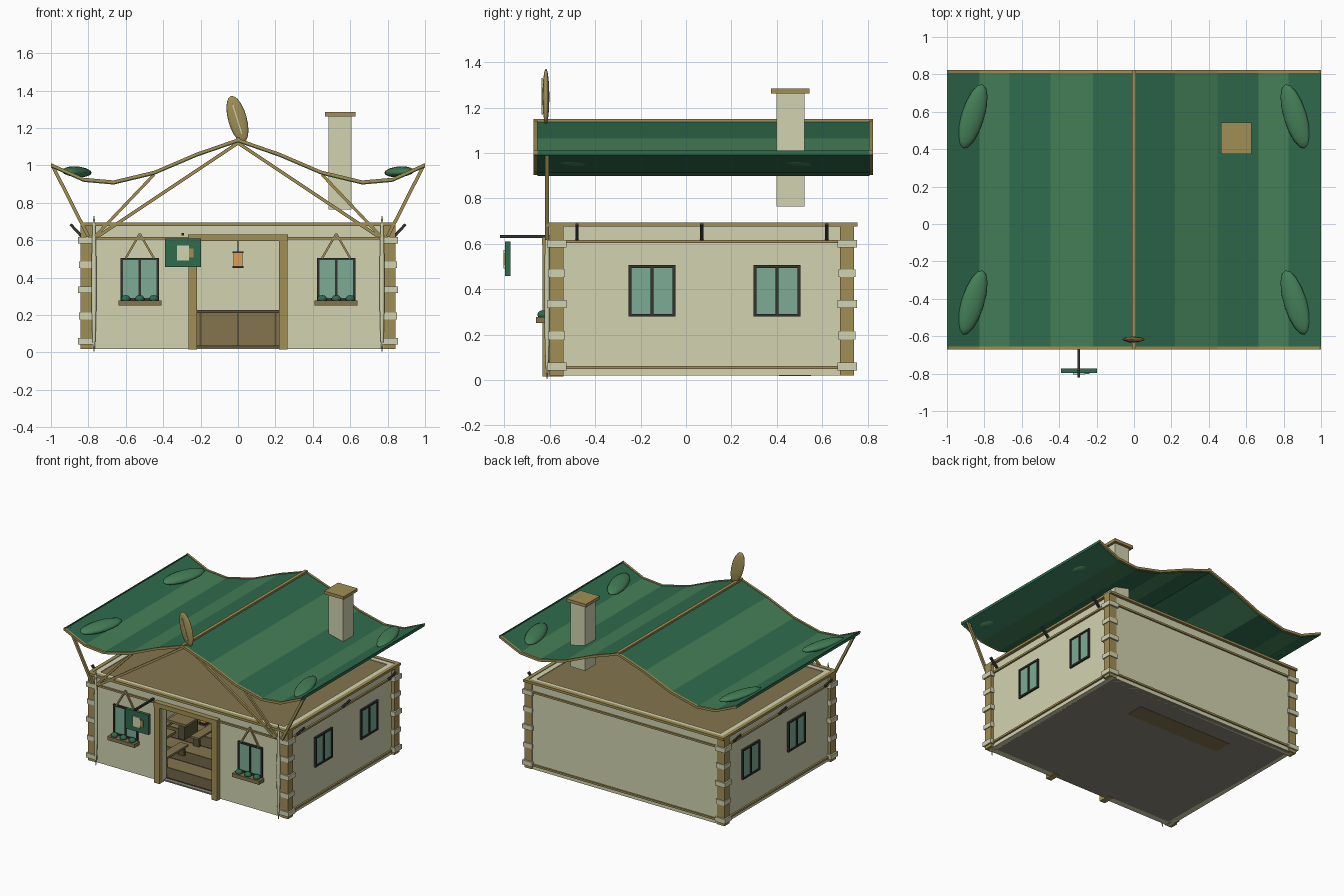
import bpy, bmesh, math
from mathutils import Vector, Matrix

if "Cube" in bpy.data.objects:
    bpy.data.objects.remove(bpy.data.objects["Cube"])


def material(name, hexcode):
    m = bpy.data.materials.new(name)
    rgb = [int(hexcode[i:i + 2], 16) / 255 for i in (0, 2, 4)]
    m.diffuse_color = [c / 12.92 if c < .04 else ((c + .055) / 1.055) ** 2.4 for c in rgb] + [1]
    m.use_nodes = True
    m.node_tree.nodes["Principled BSDF"].inputs["Base Color"].default_value = m.diffuse_color
    return m


CREAM = material("plaster", "d2d3b0")
TAN = material("timber", "a08f55")
BROWN = material("planks", "84754f")
DARKWOOD = material("dark_wood", "5a5138")
IRON = material("iron", "33342e")
GREEN = material("green_dark", "2f6b4d")
LIGHT = material("green_light", "447f58")
GLASS = material("glass", "7dab94")
STONE = material("stone", "8a8878")
GLOW = material("lamp_glow", "e0a050")


def mesh_object(name, bm, mat):
    bmesh.ops.recalc_face_normals(bm, faces=bm.faces)
    me = bpy.data.meshes.new(name)
    bm.to_mesh(me)
    bm.free()
    ob = bpy.data.objects.new(name, me)
    bpy.context.collection.objects.link(ob)
    for m in (mat if isinstance(mat, list) else [mat]):
        me.materials.append(m)
    return ob


def box(name, x, y, z, mat):
    """Box from (min, max) ranges."""
    bm = bmesh.new()
    bmesh.ops.create_cube(bm, size=1)
    for v in bm.verts:
        v.co = [(r[0] + r[1]) / 2 + c * (r[1] - r[0]) for r, c in zip((x, y, z), v.co)]
    return mesh_object(name, bm, mat)


def mid(c, w):
    return (c - w / 2, c + w / 2)


def beam(name, a, b, w, mat):
    """Square bar between two points."""
    a, b = Vector(a), Vector(b)
    bm = bmesh.new()
    bmesh.ops.create_cube(bm, size=1)
    bm.transform(Matrix.Diagonal((w, w, (b - a).length, 1)))
    ob = mesh_object(name, bm, mat)
    ob.rotation_euler = (b - a).to_track_quat('Z', 'Y').to_euler()
    ob.location = (a + b) / 2
    return ob


def blob(name, loc, radii, mat, rot=(0, 0, 0), seg=16, rings=10):
    bm = bmesh.new()
    bmesh.ops.create_uvsphere(bm, u_segments=seg, v_segments=rings, radius=1)
    bm.transform(Matrix.Diagonal((*radii, 1)))
    for f in bm.faces:
        f.smooth = True
    ob = mesh_object(name, bm, mat)
    ob.location, ob.rotation_euler = loc, rot
    return ob


def sheet(name, y0, y1, top, bottom, mats):
    """Extrude the swept roof profile along y; colours alternate per strip."""
    bm = bmesh.new()
    for i in range(len(ROOF) - 1):
        (xa, za), (xb, zb) = ROOF[i], ROOF[i + 1]
        v = [bm.verts.new((x, y, z)) for y in (y0, y1) for x, z in
             ((xa, za + bottom), (xb, zb + bottom), (xb, zb + top), (xa, za + top))]
        k = (min(i, len(ROOF) - 2 - i)) % len(mats)
        for q in ((0, 1, 5, 4), (3, 2, 6, 7), (0, 1, 2, 3), (4, 5, 6, 7), (0, 3, 7, 4), (1, 2, 6, 5)):
            if (q == (0, 3, 7, 4) and i > 0) or (q == (1, 2, 6, 5) and i < len(ROOF) - 2):
                continue
            bm.faces.new([v[j] for j in q]).material_index = k
    bmesh.ops.remove_doubles(bm, verts=bm.verts, dist=.0005)
    return mesh_object(name, bm, mats)


# floor and planks
box("floor_slab", (-.79, .79), (-.58, .73), (.02, .03), STONE)
for i in range(9):
    y = -.55 + i * .14
    box("floor_plank", (-.75, .75), (y, y + .135), (.03, .037), BROWN if i % 2 else DARKWOOD)

# walls, with the doorway left open
box("back_wall", (-.82, .82), (.69, .735), (.02, .69), CREAM)
box("front_wall_header", (-.23, .23), (-.595, -.55), (.61, .69), CREAM)
for s in (-1, 1):
    box("side_wall", sorted((s * .775, s * .82)), (-.59, .73), (.02, .69), CREAM)
    box("front_wall", sorted((s * .22, s * .82)), (-.595, -.55), (.02, .69), CREAM)
box("ceiling", (-.775, .775), (-.55, .69), (.66, .685), BROWN)

# corner posts with stone quoins
for s in (-1, 1):
    for y in (-.57, .71):
        box("corner_post", mid(s * .812, .062), mid(y, .062), (.02, .685), TAN)
        for i, z in enumerate((.06, .195, .335, .47, .6)):
            w = .085 if i % 2 == 0 else .075
            box("quoin", mid(s * .812, w), mid(y, w), mid(z, .035), CREAM)

# horizontal trim bands
for z, h, e in ((.61, .014, .008), (.685, .018, .018), (.055, .014, .008)):
    box("back_band", (-.825 - e, .825 + e), (.725, .738 + e), mid(z, h), TAN)
    if z > .1:
        box("front_band", (-.825 - e, .825 + e), (-.598 - e, -.585), mid(z, h), TAN)
    for s in (-1, 1):
        box("side_band", sorted((s * .815, s * (.825 + e))), (-.598 - e, .738 + e), mid(z, h), TAN)

# door frame
for s in (-1, 1):
    box("door_post", mid(s * .243, .045), (-.632, -.54), (.015, .61), TAN)
box("door_lintel", (-.266, .266), (-.635, -.54), (.595, .63), TAN)


def window(name, place):
    """Glass, frame and mullion; place(u, z, depth) maps ranges onto a wall."""
    place(name + "_glass", mid(0, .2), mid(.393, .21), .006, GLASS)
    for u in (-.097, 0, .097):
        place(name + "_upright", mid(u, .013), mid(.393, .226), .014, IRON)
    for z in (.285, .5):
        place(name + "_rail", mid(0, .207), mid(z, .013), .014, IRON)


for s in (-1, 1):
    # front windows with planter and small gable
    cx = s * .525
    window("front_window", lambda n, u, z, d, m: box(n, (cx + u[0], cx + u[1]), (-.595 - d, -.548), z, m))
    box("planter", mid(cx, .23), (-.66, -.6), (.25, .278), BROWN)
    for dx in (-.075, 0, .075):
        blob("planter_shrub", (cx + dx, -.63, .287), (.027, .025, .02), GREEN, seg=10, rings=6)
    for t in (-1, 1):
        beam("window_gable", (cx, -.606, .635), (cx + t * .075, -.606, .505), .011, TAN)
    # side windows
    for cy in (-.15, .4):
        window("side_window", lambda n, u, z, d, m:
               box(n, sorted((s * .773, s * (.82 + d))), (cy + u[0], cy + u[1]), z, m))
    # iron brackets under the eaves
    for y in (-.48, .07, .62):
        beam("eave_bracket", (s * .835, y, .62), (s * .895, y, .685), .015, IRON)

# swept roof, edge trim and ridge
half = [(1, 1.01), (.825, .932), (.665, .918), (.447, .97), (.22, 1.067)]
ROOF = [(-x, z) for x, z in half] + [(0, 1.143)] + half[::-1]
sheet("roof", -.655, .808, -.003, -.02, [GREEN, LIGHT])
for y0, y1 in ((-.672, -.655), (.806, .823)):
    sheet("roof_edge_trim", y0, y1, .002, -.016, [TAN])
box("ridge_beam", (-.012, .012), (-.672, .823), (1.13, 1.15), TAN)

# leaf ornaments on the eaves and ridge
for s in (-1, 1):
    box("eave_trim", mid(s * .996, .008), (-.67, .82), (.99, 1.01), GREEN)
    for y in (-.42, .575):
        blob("roof_leaf", (s * .862, y, .966), (.062, .18, .028), LIGHT, (0, s * -.15, s * .3))
blob("ridge_leaf", (-.003, -.617, 1.248), (.05, .015, .128), TAN, (0, -.27, 0))
beam("leaf_vein", (-.03, -.633, 1.33), (.02, -.633, 1.17), .006, CREAM)

# front struts and slender corner spindles
for s in (-1, 1):
    blob("corner_spindle", (s * .77, -.612, .368), (.014, .012, .366), CREAM, seg=10, rings=14)
    beam("gable_strut", (s * .75, -.612, .62), (0, -.612, 1.12), .018, TAN)
    beam("middle_strut", (s * .765, -.612, .62), (s * .45, -.612, .95), .016, TAN)
    beam("eave_strut", (s * .8, -.612, .62), (s * .99, -.612, .995), .018, TAN)

# chimney
box("chimney", (.485, .608), (.398, .522), (.765, 1.27), CREAM)
box("chimney_cap", (.464, .628), (.375, .543), (1.262, 1.285), TAN)

# hanging sign with a mug emblem
box("sign_arm", mid(-.295, .014), (-.82, -.59), mid(.632, .014), IRON)
box("sign_board", (-.39, -.197), (-.797, -.773), (.458, .61), GREEN)
box("sign_mug", (-.327, -.262), (-.805, -.79), (.492, .572), CREAM)
box("sign_mug_handle", (-.262, -.238), (-.803, -.79), (.508, .556), TAN)

# lantern inside the doorway
box("lantern_cord", mid(0, .007), mid(-.4, .007), (.54, .67), IRON)
box("lantern_glass", mid(0, .048), mid(-.4, .048), (.46, .532), GLOW)
for z in (.457, .536):
    box("lantern_cap", mid(0, .06), mid(-.4, .06), mid(z, .01), IRON)

# serving counter
box("counter", (-.4, .4), (.41, .55), (.018, .21), BROWN)
box("counter_top", (-.42, .42), (.39, .57), (.21, .228), DARKWOOD)
for x in (-.39, -.2, 0, .2, .39):
    box("counter_batten", mid(x, .012), (.402, .412), (.035, .21), DARKWOOD)

# tables and benches along both sides
for s in (-1, 1):
    for y in (-.3, .1):
        box("table_top", mid(s * .49, .16), mid(y, .28), (.17, .188), BROWN)
        box("table_foot", mid(s * .49, .05), mid(y, .16), (.03, .17), DARKWOOD)
        for x in (.34, .64):
            box("bench_seat", mid(s * x, .07), mid(y, .28), (.1, .115), BROWN)
            for d in (-.11, .11):
                box("bench_leg", mid(s * x, .05), mid(y + d, .02), (.03, .1), DARKWOOD)
